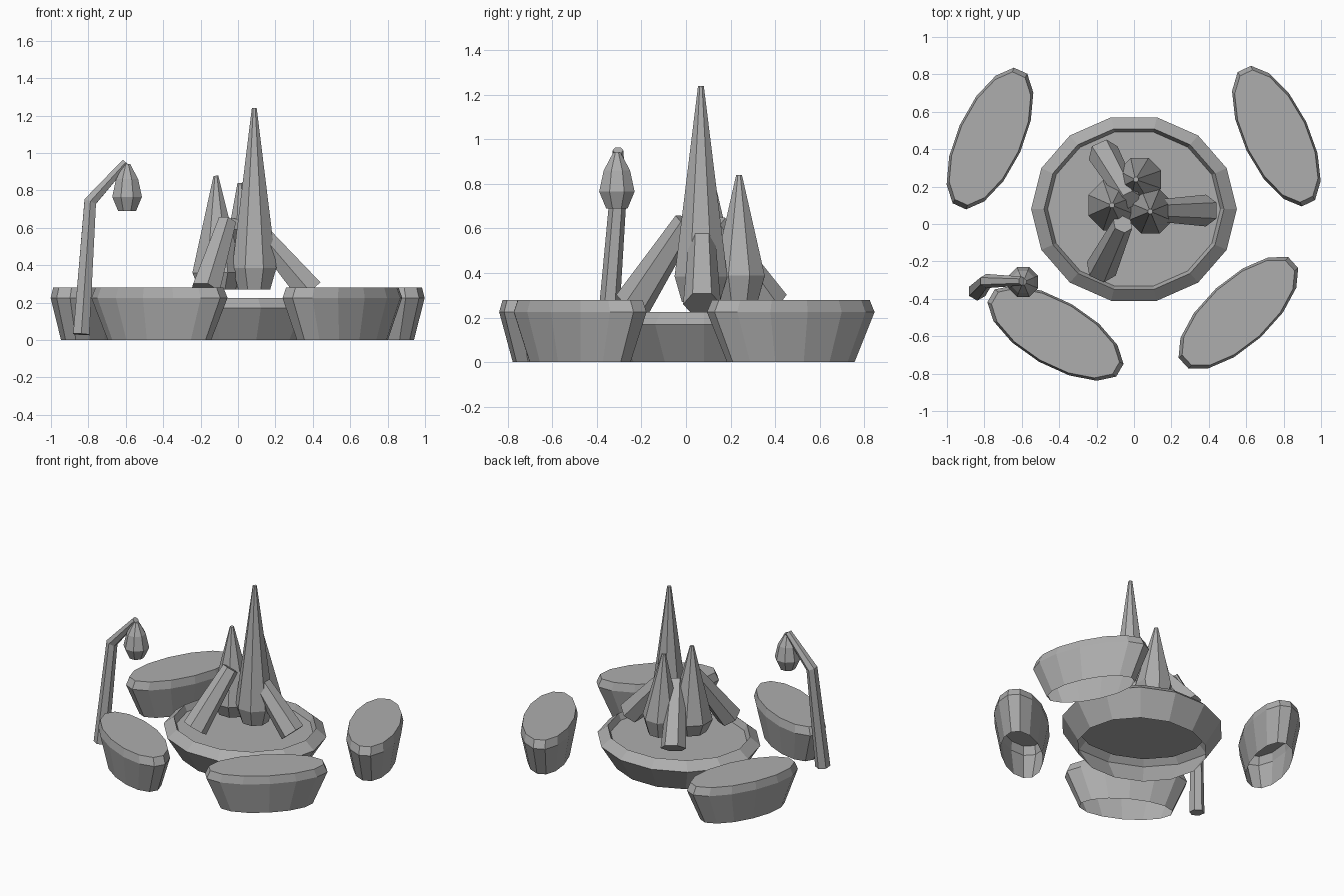
import bpy, bmesh
from math import sin, cos, pi, radians
from mathutils import Vector, Matrix

cube = bpy.data.objects.get("Cube")
if cube:
    bpy.data.objects.remove(cube, do_unlink=True)

GREY = (0.42, 0.42, 0.42, 1)
stone = bpy.data.materials.new("stone_grey")
stone.use_nodes = True
stone.diffuse_color = GREY
stone.node_tree.nodes["Principled BSDF"].inputs["Base Color"].default_value = GREY
stone.node_tree.nodes["Principled BSDF"].inputs["Roughness"].default_value = 0.9


def loft(name, rings, cap_start=True):
    """Skin equal-sized rings of points with quads and cap the ends."""
    bm = bmesh.new()
    loops = [[bm.verts.new(p) for p in ring] for ring in rings]
    n = len(loops[0])
    for a, b in zip(loops, loops[1:]):
        for i in range(n):
            j = (i + 1) % n
            bm.faces.new((a[i], a[j], b[j], b[i]))
    bm.faces.new(loops[-1])
    if cap_start:
        bm.faces.new(loops[0][::-1])
    mesh = bpy.data.meshes.new(name)
    bm.to_mesh(mesh)
    bm.free()
    mesh.materials.append(stone)
    obj = bpy.data.objects.new(name, mesh)
    bpy.context.collection.objects.link(obj)
    return obj


def shell(name, x, y, rx, ry, angle, phase, levels, sides=14):
    """Oval tub, open underneath; levels are (scale, height)."""
    turn = Matrix.Translation((x, y, 0)) @ Matrix.Rotation(radians(angle), 4, "Z")
    steps = [(i + phase) * 2 * pi / sides for i in range(sides)]
    loft(name, [[turn @ Vector((rx * s * cos(t), ry * s * sin(t), z)) for t in steps]
                for s, z in levels], cap_start=False)


def tube(name, path, radii, sides, phase=0.5):
    """Tapered faceted tube whose rings follow the path direction."""
    path = [Vector(p) for p in path]
    rings = []
    for k, (p, r) in enumerate(zip(path, radii)):
        before = (p - path[k - 1]).normalized() if k else Vector()
        after = (path[k + 1] - p).normalized() if k + 1 < len(path) else Vector()
        axis = (before + after).normalized()
        u = Vector((0, 1, 0)).cross(axis).normalized()
        v = axis.cross(u)
        steps = [(i + phase) * 2 * pi / sides for i in range(sides)]
        rings.append([p + r * (cos(t) * u + sin(t) * v) for t in steps])
    return loft(name, rings)


# Basin with a bevelled rim and sunken floor
shell("basin", 0, 0.08, 0.55, 0.503, 0, 0,
      [(0.8, 0), (1, 0.17), (0.875, 0.225), (0.84, 0.18)])

# Four oval planters around it
TUB = [(0.76, 0), (1, 0.225), (0.94, 0.28)]
for name, x, y, angle in [("planter_front_right", -0.42, -0.583, -30),
                          ("planter_front_left", 0.558, -0.475, 42.5),
                          ("planter_back_left", 0.761, 0.47, 115.5),
                          ("planter_back_right", -0.77, 0.457, 65.7)]:
    shell(name, x, y, 0.408, 0.177, angle, 0.5, TUB)

# Upright crystals: base, widest belt, tip
for name, x, y, tip_x, belt, top, r in [("crystal_tall", 0.087, 0.067, 0.087, 0.385, 1.24, 0.128),
                                        ("crystal_right", -0.11, 0.1, -0.118, 0.36, 0.878, 0.145),
                                        ("crystal_back", 0.03, 0.238, 0.01, 0.387, 0.84, 0.125)]:
    tube(name, [(x, y, 0.27), (x, y, belt), (tip_x, y, top)], [r * 0.72, r, 0.014], 8)

# Leaning crystal columns
for name, foot, head in [("column_front", (-0.175, -0.24, 0.26), (-0.06, 0.0, 0.63)),
                         ("column_left", (0.385, 0.072, 0.26), (0.085, 0.072, 0.61)),
                         ("column_back", (-0.165, 0.38, 0.26), (-0.02, 0.13, 0.62))]:
    tube(name, [foot, head], [0.085, 0.055], 6)

# Bent lamp post and hanging lantern
tube("lamp_post", [(-0.838, -0.36, 0.03), (-0.79, -0.305, 0.74), (-0.6, -0.305, 0.95)],
     [0.05, 0.038, 0.024], 6)
tube("lantern", [(-0.593, -0.31, z) for z in (0.69, 0.765, 0.86, 0.94)],
     [0.052, 0.086, 0.064, 0.018], 8)
